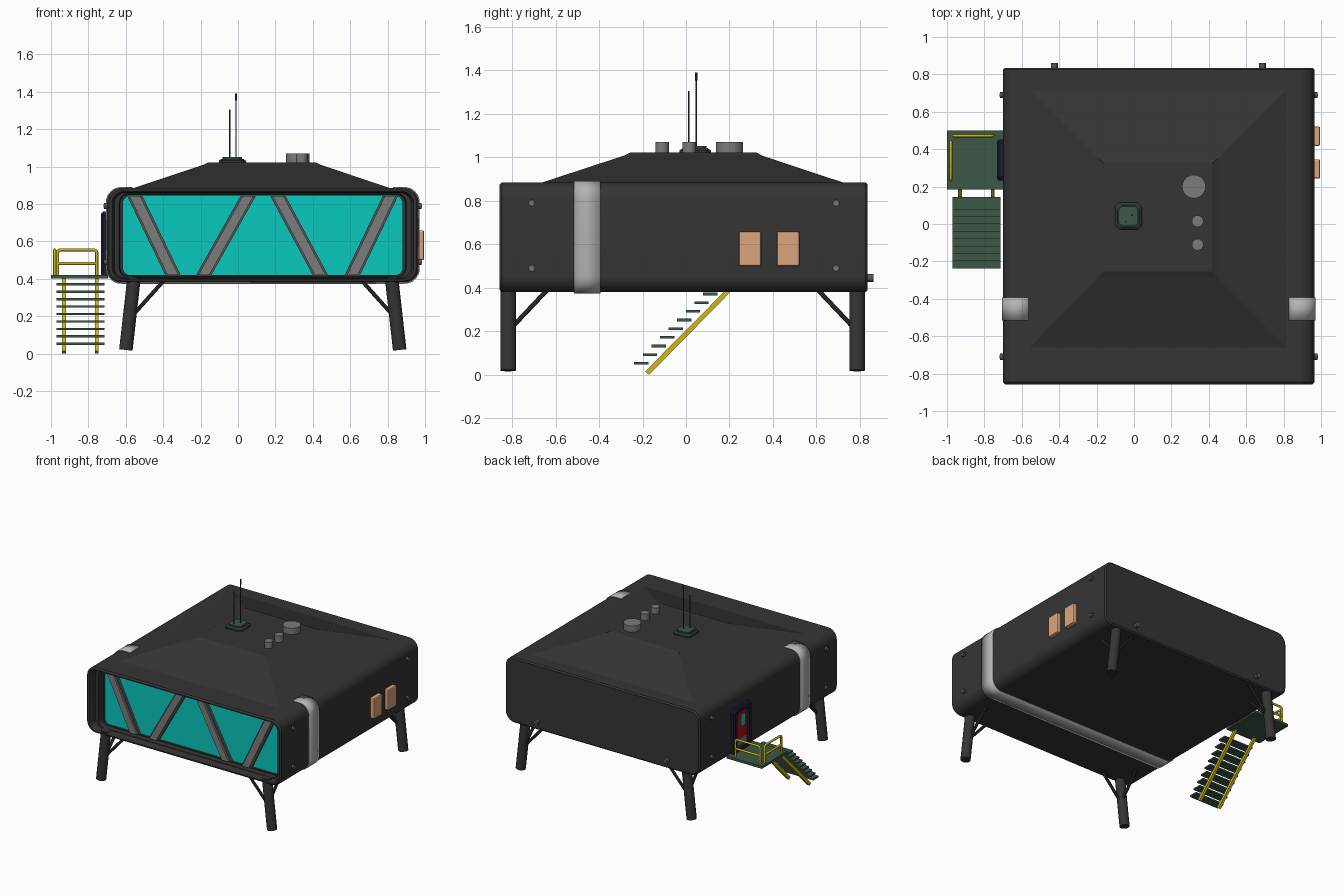
import bpy, bmesh, math
from mathutils import Vector

if "Cube" in bpy.data.objects:
    bpy.data.objects.remove(bpy.data.objects["Cube"])

def mat(name, *rgb):
    m = bpy.data.materials.new(name)
    m.diffuse_color = (*rgb, 1)
    m.use_nodes = True
    m.node_tree.nodes["Principled BSDF"].inputs["Base Color"].default_value = m.diffuse_color
    return m

DARK = mat("charcoal", .035, .035, .035)
GREY = mat("mid_grey", .2, .2, .2)
EDGE = mat("edge_grey", .09, .09, .09)
LIGHT = mat("light_grey", .45, .45, .45)
GLASS = mat("teal_glass", .003, .58, .52)
GREEN = mat("dark_green", .045, .095, .062)
YELLOW = mat("yellow", .62, .47, .01)
TAN = mat("tan", .72, .38, .2)
NAVY = mat("navy", .01, .012, .03)
RED = mat("red", .42, .004, .008)

def finish(name, bm, m, smooth=True, bevel=0):
    bmesh.ops.recalc_face_normals(bm, faces=bm.faces)
    me = bpy.data.meshes.new(name)
    bm.to_mesh(me)
    bm.free()
    o = bpy.data.objects.new(name, me)
    bpy.context.collection.objects.link(o)
    me.materials.append(m)
    if bevel:
        b = o.modifiers.new("bevel", 'BEVEL')
        b.width, b.segments = bevel, 2
    if smooth:
        bpy.ops.object.select_all(action='DESELECT')
        o.select_set(True)
        bpy.context.view_layer.objects.active = o
        bpy.ops.object.shade_smooth_by_angle(angle=math.radians(30))
    return o

def loft(name, rings, m, caps=(True, True), closed=True, **k):
    bm = bmesh.new()
    vs = [[bm.verts.new(p) for p in r] for r in rings]
    n = len(vs[0])
    for a, b in zip(vs, vs[1:]):
        for i in range(n if closed else n - 1):
            j = (i + 1) % n
            bm.faces.new((a[i], a[j], b[j], b[i]))
    if caps[0]: bm.faces.new(vs[0])
    if caps[1]: bm.faces.new(vs[-1])
    return finish(name, bm, m, **k)

def box(name, x, y, z, m, bevel=0):
    rings = [[(x[0], y[0], h), (x[1], y[0], h), (x[1], y[1], h), (x[0], y[1], h)] for h in z]
    return loft(name, rings, m, bevel=bevel, smooth=False)

def rod(name, p, q, r, m, n=16):
    p, q = Vector(p), Vector(q)
    rot = (q - p).to_track_quat('Z', 'Y')
    circ = [rot @ Vector((r * math.cos(t), r * math.sin(t), 0))
            for t in (2 * math.pi * i / n for i in range(n))]
    return loft(name, [[p + c for c in circ], [q + c for c in circ]], m)

def prism_y(name, pts, y0, y1, m):
    return loft(name, [[(x, y, z) for x, z in pts] for y in (y0, y1)], m, smooth=False)

# Rounded rectangle in the xz plane, clockwise from the top right corner
CX, CZ, HX, HZ = .1325, .6325, .8325, .2525
def rrect(dx, dz, r, y, seg=8):
    pts = []
    for sx, sz, a0 in ((1, 1, 90), (1, -1, 0), (-1, -1, -90), (-1, 1, -180)):
        for i in range(seg + 1):
            a = math.radians(a0 - 90 * i / seg)
            pts.append((CX + sx * (HX - dx - r) + r * math.cos(a), y,
                        CZ + sz * (HZ - dz - r) + r * math.sin(a)))
    return pts

# Main shell: closed back, recessed and stepped front opening
loft("shell", [rrect(.01, .01, .068, .835), rrect(0, 0, .075, .825), rrect(0, 0, .075, -.845),
               rrect(.01, .01, .068, -.857), rrect(.026, .018, .062, -.857),
               rrect(.032, .022, .058, -.845), rrect(.04, .026, .054, -.80),
               rrect(.065, .03, .05, -.80), rrect(.07, .034, .046, -.765),
               rrect(.085, .04, .04, -.765), rrect(.085, .04, .04, -.735)], DARK)
loft("window_glass", [rrect(.084, .039, .04, -.75), rrect(.084, .039, .04, -.74)], GLASS)

# Diagonal window beams: dark flanges with a lighter core
for i, (t, b) in enumerate(((-.552, -.348), (.055, -.183), (.213, .44), (.815, .612))):
    for part, w, y, m in (("flange", .041, -.77, EDGE), ("core", .029, -.785, GREY)):
        prism_y(f"window_beam_{part}_{i}", [(b - w, .421), (b + w, .421), (t + w, .844), (t - w, .844)],
                y, -.745, m)

# Hipped roof with a raised flat top
def rect(x0, x1, y0, y1, z):
    return [(x0, y0, z), (x1, y0, z), (x1, y1, z), (x0, y1, z)]
loft("roof", [rect(-.575, .83, -.675, .735, .88), rect(-.19, .447, -.285, .35, 1.008),
              rect(-.16, .417, -.255, .325, 1.022)], DARK, smooth=False)

# Light band around both sides and the underside
s = .003
band = [rrect(-s, -s, .078, y) for y in (-.515, -.392)]
band = [[(.83, r[0][1], CZ + HZ + s)] + r + [(-.565, r[0][1], CZ + HZ + s)] for r in band]
o = loft("side_band", band, LIGHT, caps=(False, False), closed=False)
o.modifiers.new("thickness", 'SOLIDIFY').thickness = .006
o.modifiers["thickness"].offset = 0

# Legs splayed sideways, each with two braces
for sx, side in ((-1, "left"), (1, "right")):
    for y, sy, end in ((-.818, -1, "front"), (.787, 1, "back")):
        X = lambda d: CX + sx * d
        rod(f"{end}_{side}_leg", (X(.732), y, .02), (X(.688), y, .41), .036, DARK, 20)
        rod(f"{end}_{side}_brace_x", (X(.70), y, .20), (X(.53), y, .39), .011, DARK, 10)
        rod(f"{end}_{side}_brace_y", (X(.70), y, .20), (X(.69), y - sy * .18, .39), .011, DARK, 10)

# Bolts on the sides and the back
for sx in (-1, 1):
    for y in (-.71, .69):
        for z in (.49, .79):
            x = CX + sx * HX
            rod("side_bolt", (x - sx * .01, y, z), (x + sx * .016, y, z), .017, EDGE, 12)
            rod("side_bolt_cap", (x, y, z), (x + sx * .019, y, z), .009, GREY, 12)
for x in (-.425, .687):
    rod("back_bolt", (x, .82, .445), (x, .862, .445), .018, EDGE, 12)

# Tan boxes on the right wall
for i, y in enumerate((.243, .418)):
    box(f"wall_box_{i}", (.955, .995), (y, y + .103), (.50, .66), TAN, .008)

# Door on the left wall
def door_ring(x, d):
    y0, y1, z0, z1, c = .232 + d, .452 - d, .415 + d, .76 - d, .02
    return [(x, y0, z0), (x, y1, z0), (x, y1, z1 - c), (x, y1 - c, z1), (x, y0 + c, z1), (x, y0, z1 - c)]
loft("door_frame", [door_ring(-.69, 0), door_ring(-.722, 0), door_ring(-.732, .01), door_ring(-.732, .035),
                    door_ring(-.708, .04)], NAVY, smooth=False)
box("door_panel", (-.713, -.70), (.275, .409), (.455, .718), RED)
box("door_window", (-.717, -.71), (.30, .352), (.60, .685), GLASS)
box("door_kick_plate", (-.717, -.71), (.285, .399), (.458, .51), GREY)

# Landing and stairs
box("landing", (-1.0, -.695), (.185, .50), (.402, .42), GREEN)
for i in range(9):
    y, z = -.238 + .0395 * i, .047 + .0398 * i
    box(f"stair_tread_{i}", (-.97, -.715), (y, y + .066), (z, z + .012), GREEN)
for x in (-.93, -.755):
    pts = [(-.188, .015), (-.17, 0), (.225, .402), (.195, .402)]
    loft("stair_stringer", [[(u, y, z) for y, z in pts] for u in (x - .01, x + .01)], YELLOW, smooth=False)

# Two guard rails: bent hoop plus a middle bar
def rail(name, a, b):
    a, b = Vector(a), Vector(b)
    d = (b - a).normalized() * .015
    up = lambda h: Vector((0, 0, h))
    cu = bpy.data.curves.new(name, 'CURVE')
    cu.dimensions, cu.bevel_depth, cu.bevel_resolution = '3D', .0085, 2
    cu.use_fill_caps = True
    for pts in ([a, a + up(.125), a + d * .3 + up(.135), a + d + up(.14),
                 b - d + up(.14), b - d * .3 + up(.135), b + up(.125), b],
                [a + up(.068), b + up(.068)]):
        sp = cu.splines.new('POLY')
        sp.points.add(len(pts) - 1)
        for p, v in zip(sp.points, pts):
            p.co = (*v, 1)
    cu.materials.append(YELLOW)
    bpy.context.collection.objects.link(bpy.data.objects.new(name, cu))
rail("back_guard_rail", (-.965, .472, .415), (-.755, .472, .415))
rail("outer_guard_rail", (-.98, .235, .415), (-.98, .44, .415))

# Roof vents
for n, x, y, r in (("large", .32, .20, .063), ("small", .34, .015, .031), ("small", .34, -.11, .031)):
    rod(f"{n}_roof_vent", (x, y, 1.01), (x, y, 1.07), r, GREY, 24)

# Antenna base and two masts
def octagon(h, c, z):
    x, y = -.03, .042
    return [(x + u, y + v, z) for u, v in ((-h, -h + c), (-h + c, -h), (h - c, -h), (h, -h + c),
                                           (h, h - c), (h - c, h), (-h + c, h), (-h, h - c))]
loft("antenna_plinth", [octagon(.072, .02, 1.01), octagon(.072, .02, 1.032), octagon(.058, .018, 1.042)],
     DARK, smooth=False)
loft("antenna_base", [octagon(.052, .016, 1.03), octagon(.052, .016, 1.052)], GREEN, smooth=False)
rod("short_mast", (-.044, .012, 1.04), (-.044, .012, 1.305), .0035, DARK, 8)
rod("tall_mast", (-.011, .048, 1.04), (-.011, .048, 1.36), .0035, DARK, 8)
rod("tall_mast_tip", (-.011, .048, 1.353), (-.011, .048, 1.39), .0055, DARK, 8)
